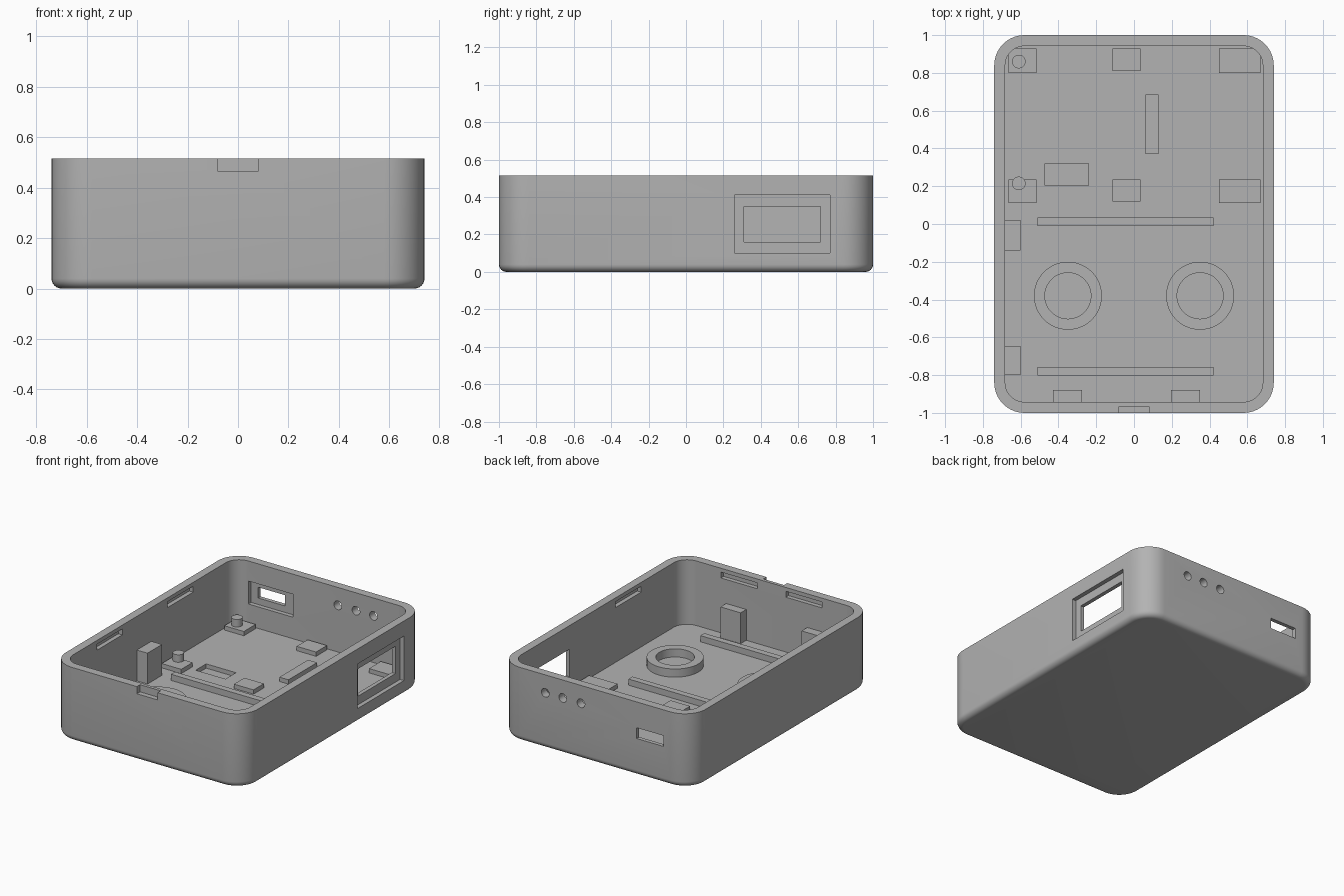
import bpy, bmesh, math
from mathutils import Matrix

if "Cube" in bpy.data.objects:
    bpy.data.objects.remove(bpy.data.objects["Cube"], do_unlink=True)

grey = bpy.data.materials.new("plain grey")
grey.use_nodes = True
grey.diffuse_color = (0.45, 0.45, 0.45, 1)
grey.node_tree.nodes["Principled BSDF"].inputs["Base Color"].default_value = grey.diffuse_color

FLOOR, TOP, WALL = 0.065, 0.515, 0.058
HALF_X, HALF_Y, CORNER = 0.74, 1.0, 0.16


def finish(name, bm):
    bmesh.ops.recalc_face_normals(bm, faces=bm.faces)
    mesh = bpy.data.meshes.new(name)
    bm.to_mesh(mesh)
    bm.free()
    mesh.materials.append(grey)
    ob = bpy.data.objects.new(name, mesh)
    bpy.context.collection.objects.link(ob)
    return ob


def smooth(ob):
    bpy.ops.object.select_all(action='DESELECT')
    ob.select_set(True)
    bpy.context.view_layer.objects.active = ob
    bpy.ops.object.shade_smooth_by_angle(angle=math.radians(30))


def loft(name, rings):
    """Skin a stack of equal-length point rings and cap both ends."""
    bm = bmesh.new()
    loops = [[bm.verts.new(p) for p in ring] for ring in rings]
    n = len(loops[0])
    for a, b in zip(loops, loops[1:]):
        for i in range(n):
            j = (i + 1) % n
            bm.faces.new((a[i], a[j], b[j], b[i]))
    bm.faces.new(loops[0])
    bm.faces.new(loops[-1])
    return finish(name, bm)


def rounded_ring(inset, z, steps=10):
    r = CORNER - inset
    pts = []
    for q, (sx, sy) in enumerate([(1, 1), (-1, 1), (-1, -1), (1, -1)]):
        for k in range(steps + 1):
            t = (q + k / steps) * math.pi / 2
            pts.append((sx * (HALF_X - CORNER) + r * math.cos(t),
                        sy * (HALF_Y - CORNER) + r * math.sin(t), z))
    return pts


def circle(x, y, z, r, n=48):
    return [(x + r * math.cos(2 * math.pi * i / n),
             y + r * math.sin(2 * math.pi * i / n), z) for i in range(n)]


def box(name, x0, x1, y0, y1, z0, z1):
    bm = bmesh.new()
    bmesh.ops.create_cube(bm, size=1)
    bmesh.ops.scale(bm, verts=bm.verts, vec=(x1 - x0, y1 - y0, z1 - z0))
    bmesh.ops.translate(bm, verts=bm.verts,
                        vec=((x0 + x1) / 2, (y0 + y1) / 2, (z0 + z1) / 2))
    return finish(name, bm)


# Open tray with rounded corners and a filleted bottom edge
fillet = 0.04
rings = []
for k in range(7):
    t = k / 6 * math.pi / 2
    rings.append(rounded_ring(fillet * (1 - math.sin(t)), fillet * (1 - math.cos(t))))
rings += [rounded_ring(0, TOP), rounded_ring(WALL, TOP), rounded_ring(WALL, FLOOR)]
shell = loft("case_shell", rings)

IN_X, IN_Y = HALF_X - WALL, HALF_Y - WALL
cutters = [
    # side display window with stepped outer frame
    box("cut_window_frame", HALF_X - 0.03, 0.8, 0.26, 0.77, 0.10, 0.41),
    box("cut_window", 0.6, 0.8, 0.31, 0.72, 0.16, 0.35),
    # rear connector opening with inner recess
    box("cut_port_recess", -0.58, -0.235, 0.9, IN_Y + 0.03, 0.215, 0.375),
    box("cut_port", -0.525, -0.32, 0.9, 1.1, 0.26, 0.335),
    # front opening notch in the rim
    box("cut_notch", -0.08, 0.08, -1.1, -0.965, 0.465, 0.6),
    # shallow pocket in the floor
    box("cut_pocket", -0.47, -0.24, 0.205, 0.32, 0.035, 0.2),
]
# Snap slots inside the walls
for x in (-0.25, 0.25):
    cutters.append(box("cut_slot", x - 0.14, x + 0.14, -IN_Y - 0.03, -0.9, 0.447, 0.488))
for side, y in ((-1, 0.34), (-1, -0.44), (1, -0.34)):
    xs = sorted((side * 0.65, side * (IN_X + 0.03)))
    cutters.append(box("cut_slot", *xs, y - 0.14, y + 0.14, 0.447, 0.488))
# Round indicator holes in the rear wall
for x in (0.11, 0.25, 0.385):
    bm = bmesh.new()
    bmesh.ops.create_cone(bm, cap_ends=True, segments=32, radius1=0.03, radius2=0.03, depth=0.3,
                          matrix=Matrix.Translation((x, 0.97, 0.39)) @ Matrix.Rotation(math.pi / 2, 4, 'X'))
    cutters.append(finish("cut_hole", bm))

bpy.context.view_layer.objects.active = shell
for c in cutters:
    mod = shell.modifiers.new("cut", 'BOOLEAN')
    mod.operation, mod.solver, mod.object = 'DIFFERENCE', 'EXACT', c
    bpy.ops.object.modifier_apply(modifier=mod.name)
    bpy.data.objects.remove(c, do_unlink=True)
smooth(shell)

# Floor pads
SINK = FLOOR - 0.01
PAD = 0.095
for row, (y0, y1) in (("rear", (0.80, 0.93)), ("middle", (0.11, 0.235))):
    box(row + "_pad_right", -0.665, -0.515, y0, y1, SINK, PAD)
    box(row + "_pad_centre", -0.115, 0.035, y0 + 0.01, y1, SINK, PAD)
    box(row + "_pad_left", 0.45, 0.67, y0, y1, SINK, PAD)
box("long_pad", 0.06, 0.13, 0.37, 0.685, SINK, PAD)

# Locating pegs on the right-hand pads
for y in (0.86, 0.215):
    smooth(loft("locating_peg", [circle(-0.61, y, z, 0.036) for z in (PAD - 0.01, 0.147)]))

# Cross ribs
for y in (-0.78, 0.012):
    box("cross_rib", -0.51, 0.42, y - 0.022, y + 0.022, SINK, 0.108)

# Hollow round seats
for x in (-0.35, 0.35):
    smooth(loft("round_seat", [circle(x, -0.38, 0.05, 0.18), circle(x, -0.38, 0.122, 0.18),
                               circle(x, -0.38, 0.122, 0.122), circle(x, -0.38, 0.06, 0.122)]))

# Upright support blocks against the walls
for y0, y1 in ((-0.14, 0.02), (-0.80, -0.645)):
    box("side_support", -IN_X - 0.01, -0.60, y0, y1, SINK, 0.28)
for x0, x1 in ((-0.43, -0.275), (0.195, 0.35)):
    box("front_support", x0, x1, -IN_Y - 0.01, -0.88, SINK, 0.28)
